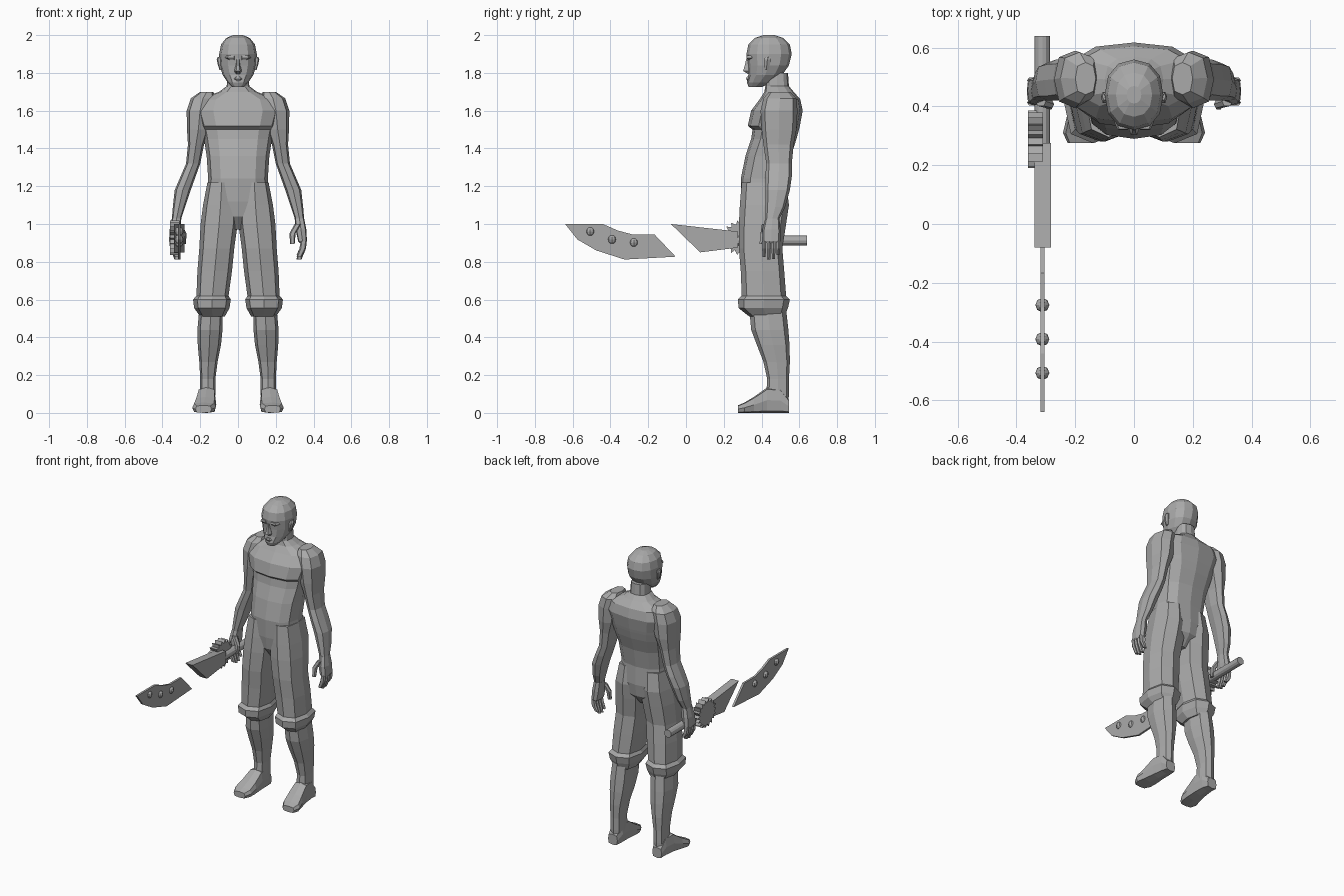
import bpy, bmesh, math

GREY = bpy.data.materials.new("plain_grey")
GREY.diffuse_color = (0.4, 0.4, 0.4, 1)


def finish(name, bm, mirror=False):
    bmesh.ops.recalc_face_normals(bm, faces=bm.faces)
    me = bpy.data.meshes.new(name)
    bm.to_mesh(me)
    bm.free()
    me.materials.append(GREY)
    ob = bpy.data.objects.new(name, me)
    bpy.context.collection.objects.link(ob)
    if mirror:
        ob.modifiers.new("mirror", "MIRROR").use_mirror_merge = False
    return ob


def loft(name, rings, n=8, e=0.75, mirror=False, along_y=False):
    """Skin through rings given as bounds (x0, x1, y0, y1, z)."""
    bm = bmesh.new()
    loops = []
    for a0, a1, b0, b1, c in rings:
        loop = []
        for i in range(n):
            t = 2 * math.pi * i / n
            u, v = math.cos(t), math.sin(t)
            u = math.copysign(abs(u) ** e, u) if abs(u) > 1e-6 else 0
            v = math.copysign(abs(v) ** e, v) if abs(v) > 1e-6 else 0
            a = (a0 + a1) / 2 + (a1 - a0) / 2 * u
            b = (b0 + b1) / 2 + (b1 - b0) / 2 * v
            loop.append(bm.verts.new((a, c, b) if along_y else (a, b, c)))
        loops.append(loop)
    for p, q in zip(loops, loops[1:]):
        for i in range(n):
            j = (i + 1) % n
            bm.faces.new((p[i], p[j], q[j], q[i]))
    bm.faces.new(loops[0])
    bm.faces.new(loops[-1])
    return finish(name, bm, mirror)


def prism(name, outline, x0, x1):
    """Flat plate: a (y, z) outline given thickness in x."""
    bm = bmesh.new()
    a = [bm.verts.new((x0, y, z)) for y, z in outline]
    b = [bm.verts.new((x1, y, z)) for y, z in outline]
    bm.faces.new(a)
    bm.faces.new(b)
    for i in range(len(a)):
        j = (i + 1) % len(a)
        bm.faces.new((a[i], a[j], b[j], b[i]))
    return finish(name, bm)


def centred(rows):
    return [(-w, w, y0, y1, z) for w, y0, y1, z in rows]


# Torso with chest ledge, trapezius and neck
loft("torso", centred([
    (.04, .36, .47, .97), (.11, .305, .53, 1.04), (.17, .295, .54, 1.12),
    (.158, .29, .535, 1.24), (.166, .315, .555, 1.36), (.18, .345, .585, 1.45),
    (.19, .352, .598, 1.50), (.20, .327, .603, 1.52), (.225, .345, .618, 1.60),
    (.20, .39, .605, 1.66), (.10, .415, .57, 1.70), (.06, .42, .545, 1.73),
    (.055, .42, .54, 1.80)]), n=12, e=0.78)

# Head and face
loft("head", centred([
    (.03, .332, .40, 1.725), (.055, .322, .46, 1.75), (.082, .33, .51, 1.79),
    (.097, .328, .545, 1.84), (.10, .32, .56, 1.90), (.09, .33, .55, 1.95),
    (.062, .365, .515, 1.985), (.025, .41, .47, 2.0)]), n=12, e=0.9)
loft("nose", centred([
    (.014, .325, .36, 1.795), (.02, .298, .36, 1.81), (.012, .308, .36, 1.84),
    (.009, .316, .36, 1.875)]), n=6, e=1)
loft("lips", centred([
    (.012, .322, .36, 1.758), (.026, .316, .36, 1.768), (.012, .32, .36, 1.78)]), n=6)
loft("brow", [(.012, .05, .325, .37, 1.868), (.01, .068, .317, .38, 1.88),
              (.012, .06, .32, .37, 1.892)], n=6, mirror=True)
loft("ear", [(.08, .098, .415, .435, 1.815), (.08, .106, .41, .445, 1.84),
             (.08, .113, .41, .452, 1.87), (.08, .108, .42, .45, 1.885)],
     n=6, mirror=True)

# Arms
loft("arm", [
    (.13, .20, .44, .55, 1.70), (.12, .25, .41, .585, 1.665),
    (.13, .272, .395, .59, 1.60), (.15, .27, .40, .585, 1.50),
    (.18, .265, .41, .57, 1.42), (.20, .275, .425, .56, 1.32),
    (.225, .305, .42, .56, 1.25), (.25, .335, .42, .55, 1.18),
    (.28, .345, .42, .525, 1.09), (.30, .35, .42, .495, 1.03)], mirror=True)

# Hands: palm, curled fingers, thumb
loft("palm", [(.30, .35, .42, .495, 1.03), (.305, .362, .405, .50, .97),
              (.318, .365, .403, .50, .91), (.325, .36, .41, .495, .90)],
     e=0.6, mirror=True)
for i, tip in enumerate((.825, .812, .815, .835)):
    y = .402 + i * .025
    loft(f"finger_{i + 1}", [(.332, .364, y, y + .023, .91),
                             (.325, .36, y, y + .023, .87),
                             (.31, .336, y + .002, y + .02, tip)],
         n=6, mirror=True)
loft("thumb", [(.30, .335, .40, .435, 1.0), (.272, .305, .393, .423, .95),
               (.276, .30, .388, .412, .895)], n=6, mirror=True)

# Baggy trouser legs with gathered cuffs
loft("trouser_leg", [
    (.07, .20, .335, .52, .51), (.045, .232, .278, .54, .555),
    (.038, .238, .275, .55, .60), (.05, .22, .295, .53, .62),
    (.032, .215, .29, .52, .75), (.02, .205, .28, .51, .87),
    (.002, .198, .28, .53, 1.0), (0, .185, .285, .545, 1.10),
    (.01, .162, .295, .53, 1.22)], mirror=True)

# Lower legs and feet
loft("calf", [
    (.08, .205, .335, .53, .55), (.082, .215, .345, .542, .44),
    (.09, .213, .375, .548, .36), (.108, .205, .41, .55, .27),
    (.12, .20, .43, .545, .18), (.12, .20, .425, .545, .10),
    (.125, .20, .43, .54, .02)], mirror=True)
loft("foot", [
    (.13, .20, 0, .07, .545), (.12, .205, 0, .13, .50),
    (.118, .215, 0, .135, .43), (.115, .23, 0, .085, .36),
    (.118, .242, 0, .055, .31), (.14, .225, 0, .04, .275)],
     e=0.5, mirror=True, along_y=True)

# Weapon handle
X = -.312
bm = bmesh.new()
bmesh.ops.create_cone(bm, cap_ends=True, segments=12, radius1=.026, radius2=.026, depth=.39)
for v in bm.verts:
    x, y, z = v.co
    v.co = (X + x, .445 + z, .912 + y)
finish("handle", bm)

# Blade base, detached blade and toothed wheel
prism("blade_base", [(-.08, 1.0), (.275, .96), (.275, .875), (.075, .85)], -.338, -.283)
prism("blade", [(-.64, 1.0), (-.44, 1.0), (-.36, .965), (-.285, .945), (-.167, .945),
                (-.055, .827), (-.325, .812), (-.475, .86), (-.575, .918)], -.318, -.304)
TEETH = 18
wheel = []
for i in range(TEETH):
    for r, off in ((.098, 0), (.076, .35)):
        t = 2 * math.pi * (i + off) / TEETH
        wheel.append((.288 + r * math.cos(t), .927 + .94 * r * math.sin(t)))
prism("toothed_wheel", wheel, -.36, -.31)

# Studs through the blade
for i, (y, z) in enumerate(((-.507, .96), (-.392, .918), (-.276, .902))):
    bm = bmesh.new()
    bmesh.ops.create_uvsphere(bm, u_segments=8, v_segments=6, radius=.024)
    bmesh.ops.translate(bm, verts=bm.verts, vec=(X, y, z))
    finish(f"stud_{i + 1}", bm)
